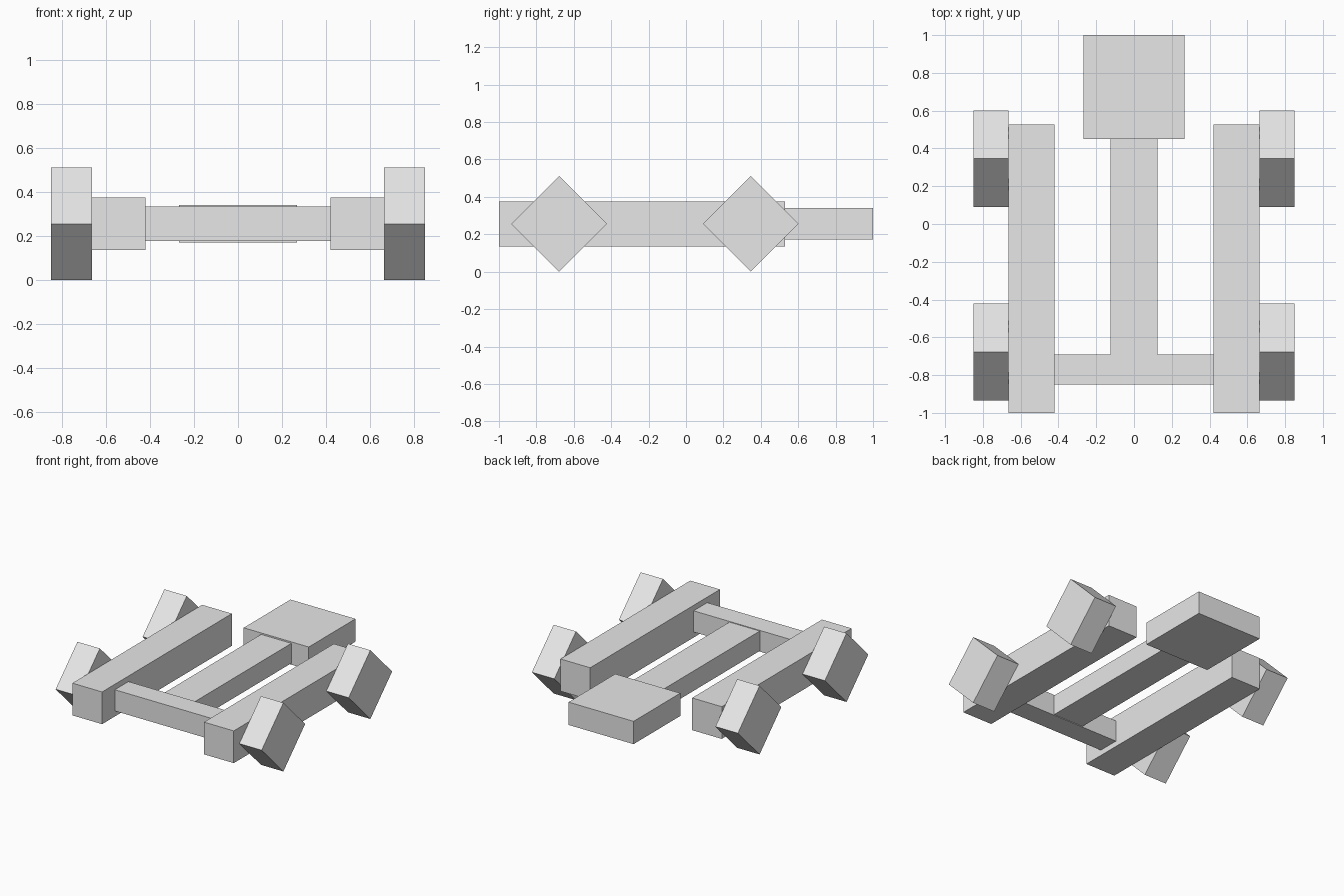
import bpy
import math
from mathutils import Matrix

cube = bpy.data.objects.get("Cube")
if cube:
    bpy.data.objects.remove(cube, do_unlink=True)

# One plain grey for the whole model
grey = bpy.data.materials.new("light grey")
grey.use_nodes = True
colour = (0.8, 0.8, 0.8, 1.0)
grey.diffuse_color = colour
grey.node_tree.nodes["Principled BSDF"].inputs["Base Color"].default_value = colour


def block(name, centre, size, turn=0.0):
    """Box of the given size, turned about the x axis."""
    bpy.ops.mesh.primitive_cube_add(size=1, location=centre)
    obj = bpy.context.object
    obj.name = name
    obj.data.transform(Matrix.Rotation(turn, 4, "X") @ Matrix.Diagonal((*size, 1)))
    obj.data.materials.append(grey)
    return obj


MID = 0.256          # axle height shared by every part
WHEEL = MID * math.sqrt(2)

# Central frame: tail pad, spine and crossbar
block("tail_pad", (0, 0.725, MID), (0.536, 0.55, 0.17))
block("spine", (0, -0.12, MID), (0.25, 1.14, 0.148))
block("crossbar", (0, -0.77, MID), (0.84, 0.16, 0.158))

# Side rails, each with two square wheels standing on a corner
for side, sign in (("left", 1), ("right", -1)):
    block(side + "_rail", (sign * 0.5425, -0.236, MID), (0.245, 1.528, 0.24))
    for end, y in (("front", -0.678), ("back", 0.346)):
        block(f"{end}_{side}_wheel", (sign * 0.7565, y, MID),
              (0.185, WHEEL, WHEEL), math.radians(45))
